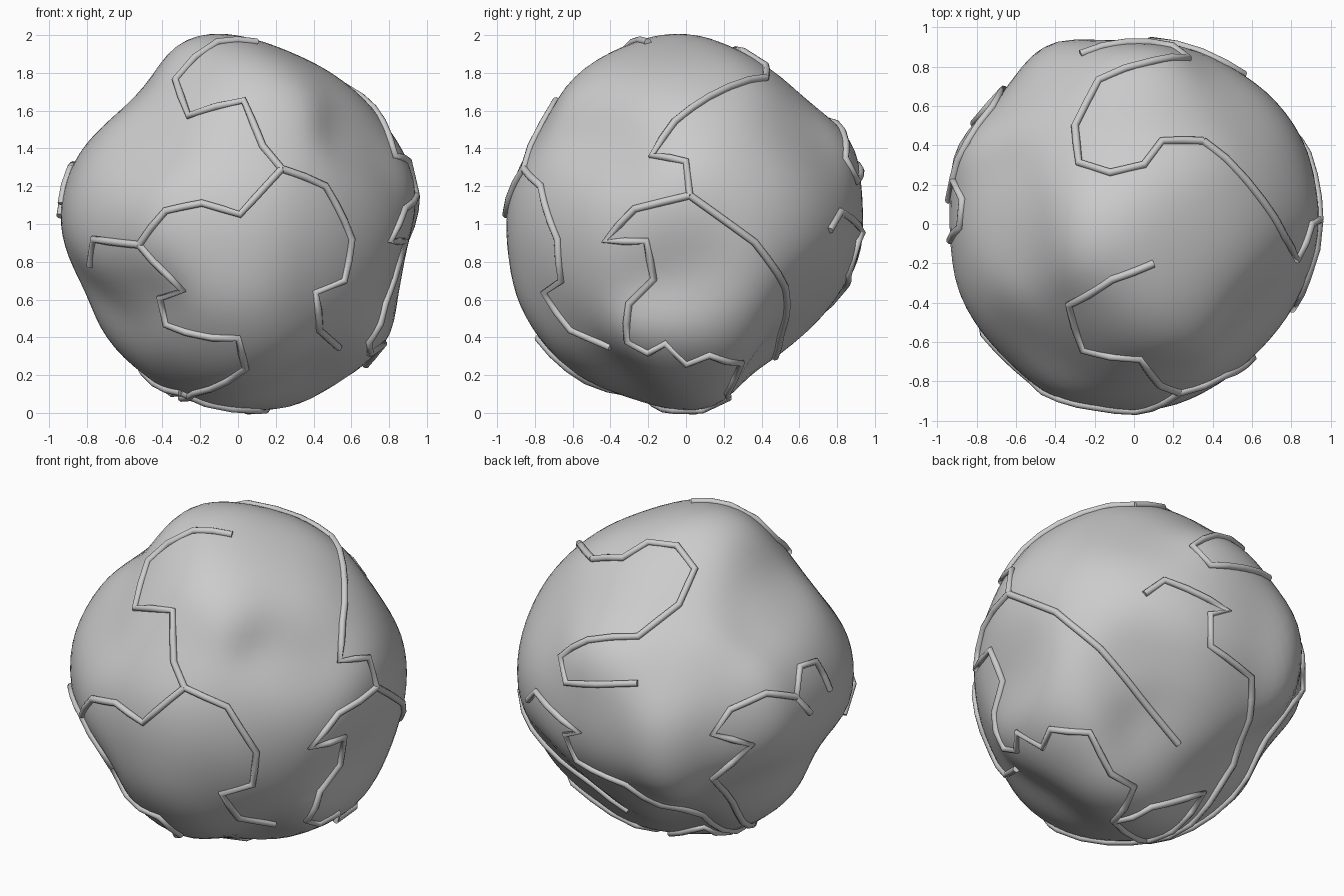
import bpy, bmesh
from math import sin, cos, radians, atan2, exp, tau, hypot
from mathutils import Vector
from mathutils.bvhtree import BVHTree

if "Cube" in bpy.data.objects:
    bpy.data.objects.remove(bpy.data.objects["Cube"])

# Views as (right, up, toward viewer) around the centre of the ball
C = Vector((0, 0, 1))
def view(az, el):
    a, e = radians(az), radians(el)
    right = Vector((cos(a), sin(a), 0))
    toward = Vector((sin(a) * cos(e), -cos(a) * cos(e), sin(e)))
    return right, toward.cross(right), toward
FRONT, RIGHT, TOP, BOTTOM = view(0, 0), view(90, 0), view(0, 90), view(0, -90)
FR, BL, BR = view(35, 25), view(215, 25), view(140, -28)

# Lumps: outline radius every 30 degrees round the ball in each view
lumps = []
def outline(v, start, *radii):
    for i, t in enumerate(radii):
        a = radians(start + 30 * i)
        lumps.append([v[0] * cos(a) + v[1] * sin(a), t, v, a % tau, t])
outline(FRONT, 15, .96, .94, .95, .98, .88, .93, .9, .92, .98, .93, 1.04, .89)
outline(RIGHT, 0, .93, .97, .95, 1, 1, .92, .96, .98, 1, .98, .88, .88)
outline(TOP, 0, .93, .95, .93, .94, 1, .98, .94, .96, .95, .94, .91, .91)
outline(FR, 0, .95, .91, .91, .94, .89, .92, .95, .88, .96, .91, .98, .96)
outline(BL, 0, .93, .88, .92, .97, .95, .94, .96, .89, .85, .88, .95, .86)
outline(BR, 0, .92, .93, .9, .96, .92, .88, .9, .92, .98, .95, .9, .86)

def ball(level):
    bm = bmesh.new()
    bmesh.ops.create_icosphere(bm, subdivisions=level, radius=1)
    for v in bm.verts:
        n = v.co.normalized()
        ws = [exp(22 * (n.dot(l[0]) - 1)) for l in lumps]
        v.co = n * sum(w * l[1] for w, l in zip(ws, lumps)) / sum(ws)
    return bm

# Adjust the lumps until the outlines match
for step in range(4):
    bm = ball(4)
    for v in (FRONT, RIGHT, TOP, FR, BL, BR):
        best = [0] * 72
        for p in bm.verts:
            x, y = p.co.dot(v[0]), p.co.dot(v[1])
            k = round(atan2(y, x) % tau / tau * 72) % 72
            best[k] = max(best[k], hypot(x, y))
        for l in lumps:
            if l[2] is v:
                k = round(l[3] / tau * 72) % 72
                l[1] = min(1.08, max(.76, l[1] * (l[4] / best[k]) ** .8))
    bm.free()

bm = ball(5)
for v in bm.verts:
    v.co += C
for f in bm.faces:
    f.smooth = True
tree = BVHTree.FromBMesh(bm)
mesh = bpy.data.meshes.new("lumpy_ball")
bm.to_mesh(mesh)
bm.free()
bpy.context.collection.objects.link(bpy.data.objects.new("lumpy_ball", mesh))

# Drop points drawn in a view onto the ball
def on(v, *pts):
    out = []
    for x, y in pts:
        q = C + v[0] * x + v[1] * y
        if v in (FRONT, RIGHT):
            q.z -= 1
        out.append(tree.ray_cast(q + v[2] * 3, -v[2])[0] or tree.find_nearest(q)[0])
    return out

# Vine: a thin tube that hugs the surface between its bends
def vine(name, pts):
    path = [pts[0]]
    for a, b in zip(pts, pts[1:]):
        n = max(1, round((b - a).length / .13))
        path += [tree.find_nearest(a.lerp(b, i / n))[0] for i in range(1, n + 1)]
    cu = bpy.data.curves.new(name, 'CURVE')
    cu.dimensions = '3D'
    cu.bevel_depth, cu.bevel_resolution, cu.use_fill_caps = .02, 2, True
    s = cu.splines.new('POLY')
    s.points.add(len(path) - 1)
    for sp, p in zip(s.points, path):
        sp.co = (*(C + (p - C) * 1.006), 1)
    bpy.context.collection.objects.link(bpy.data.objects.new(name, cu))

# Forks where vines meet
front_fork = on(FRONT, (.23, 1.29))
chin_fork = on(FRONT, (-.52, .89))
right_fork = on(RIGHT, (.02, 1.15))
left_fork = on(BL, (.62, -.14))
under_right, under_left = on(BOTTOM, (.1, .06)), on(BOTTOM, (-.3, .22))

vine("front_top_vine", on(TOP, (.1, -.2), (-.11, -.28), (-.33, -.41))
     + on(FRONT, (-.26, 1.57), (.03, 1.65), (.13, 1.41)) + front_fork)
vine("front_middle_vine", front_fork + on(FRONT, (.01, 1.05), (-.19, 1.11), (-.38, 1.07)) + chin_fork)
vine("front_lower_vine", chin_fork + on(FRONT, (-.29, .65), (-.41, .61), (-.38, .47), (0, .4), (.04, .24), (-.23, .11))
     + on(BOTTOM, (-.3, -.25), (0, -.15)) + under_right)
vine("front_left_twig", chin_fork + on(FRONT, (-.76, .92), (-.78, .78)))
vine("front_right_vine", front_fork + on(FRONT, (.46, 1.2), (.6, .92), (.56, .7), (.41, .64), (.43, .44), (.53, .35)))
vine("back_top_vine", on(BR, (.76, .52), (.43, .58), (.33, .69)) + on(BL, (-.55, .18), (-.27, .2), (-.04, .38), (.05, .58))
     + on(TOP, (-.12, .26), (.05, .3), (.14, .42), (.35, .42)))
vine("right_top_vine", on(TOP, (.35, .42)) + on(RIGHT, (.12, 1.67), (-.06, 1.54), (-.18, 1.36), (0, 1.33)) + right_fork)
vine("right_lower_vine", right_fork + on(RIGHT, (-.27, 1.08), (-.43, .91), (-.21, .91), (-.17, .71), (-.3, .58),
     (-.31, .38), (-.2, .32), (-.11, .37), (0, .26))
     + on(BR, (-.47, -.35), (-.25, -.37), (-.13, -.6), (0, -.67)) + under_right + under_left)
vine("right_back_vine", right_fork + on(BR, (-.44, .31), (-.19, .1), (.25, -.43)))
vine("back_vine", on(BR, (.06, .41), (.17, .49), (.53, .32), (.43, .3), (.43, .12), (.66, -.05), (.65, -.28), (.56, -.53)) + under_left)
vine("left_vine", left_fork + on(BL, (.45, -.12), (.25, -.21), (.15, -.35), (.37, -.41), (.15, -.6), (.26, -.73)) + under_left)
vine("left_twig", on(BL, (.7, -.23)) + left_fork + on(BL, (.64, .03), (.73, .06), (.81, -.1)))
